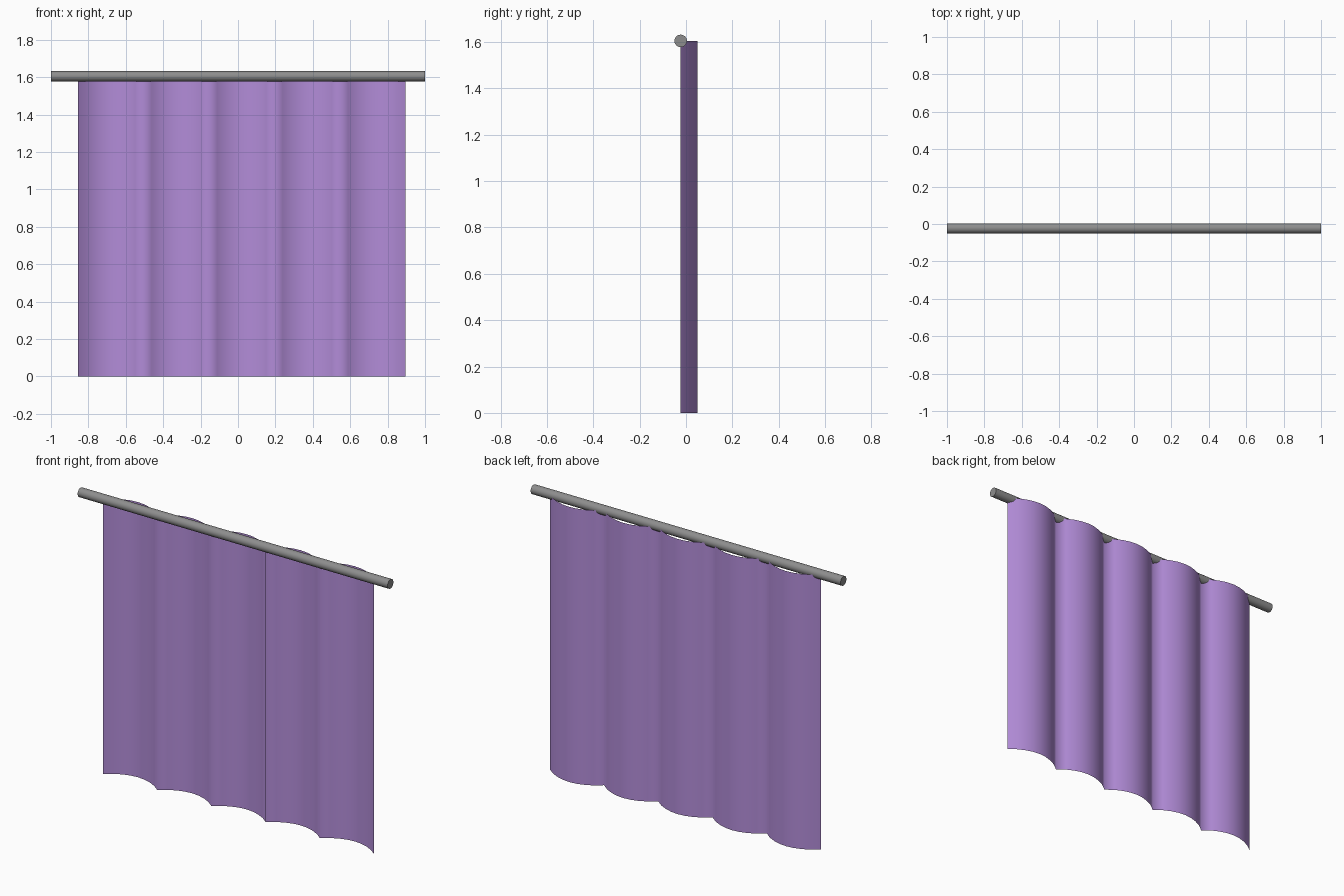
import bpy, bmesh, math

if "Cube" in bpy.data.objects:
    bpy.data.objects.remove(bpy.data.objects["Cube"])

def material(name, rgb):
    m = bpy.data.materials.new(name)
    m.diffuse_color = (*rgb, 1.0)
    m.use_nodes = True
    m.node_tree.nodes["Principled BSDF"].inputs["Base Color"].default_value = m.diffuse_color
    return m

purple = material("purple cloth", (0.445, 0.262, 0.686))
grey = material("grey metal", (0.27, 0.27, 0.27))

# curtain rod along x
ROD_Y, ROD_Z = -0.023, 1.605
bpy.ops.mesh.primitive_cylinder_add(vertices=24, radius=0.027, depth=2.0,
                                    location=(0, ROD_Y, ROD_Z),
                                    rotation=(0, math.pi / 2, 0))
rod = bpy.context.object
rod.name = "curtain_rod"
rod.data.materials.append(grey)
bpy.ops.object.shade_smooth_by_angle(angle=math.radians(40))

# hanging cloth: a thin sheet of five rounded folds bulging backwards
FOLDS, SEGS = 5, 8
X0, X1, DEPTH = -0.855, 0.895, 0.073
bm = bmesh.new()
prev = None
for i in range(FOLDS * SEGS + 1):
    x = X0 + (X1 - X0) * i / (FOLDS * SEGS)
    t = (i % SEGS) / SEGS
    y = ROD_Y + DEPTH * math.sin(math.pi * t) ** 0.8
    pair = (bm.verts.new((x, y, 0)), bm.verts.new((x, y, ROD_Z)))
    if prev:
        face = bm.faces.new((prev[0], pair[0], pair[1], prev[1]))
        face.smooth = True
    prev = pair
mesh = bpy.data.meshes.new("curtain")
bm.to_mesh(mesh)
bm.free()
mesh.materials.append(purple)
curtain = bpy.data.objects.new("curtain", mesh)
bpy.context.collection.objects.link(curtain)
